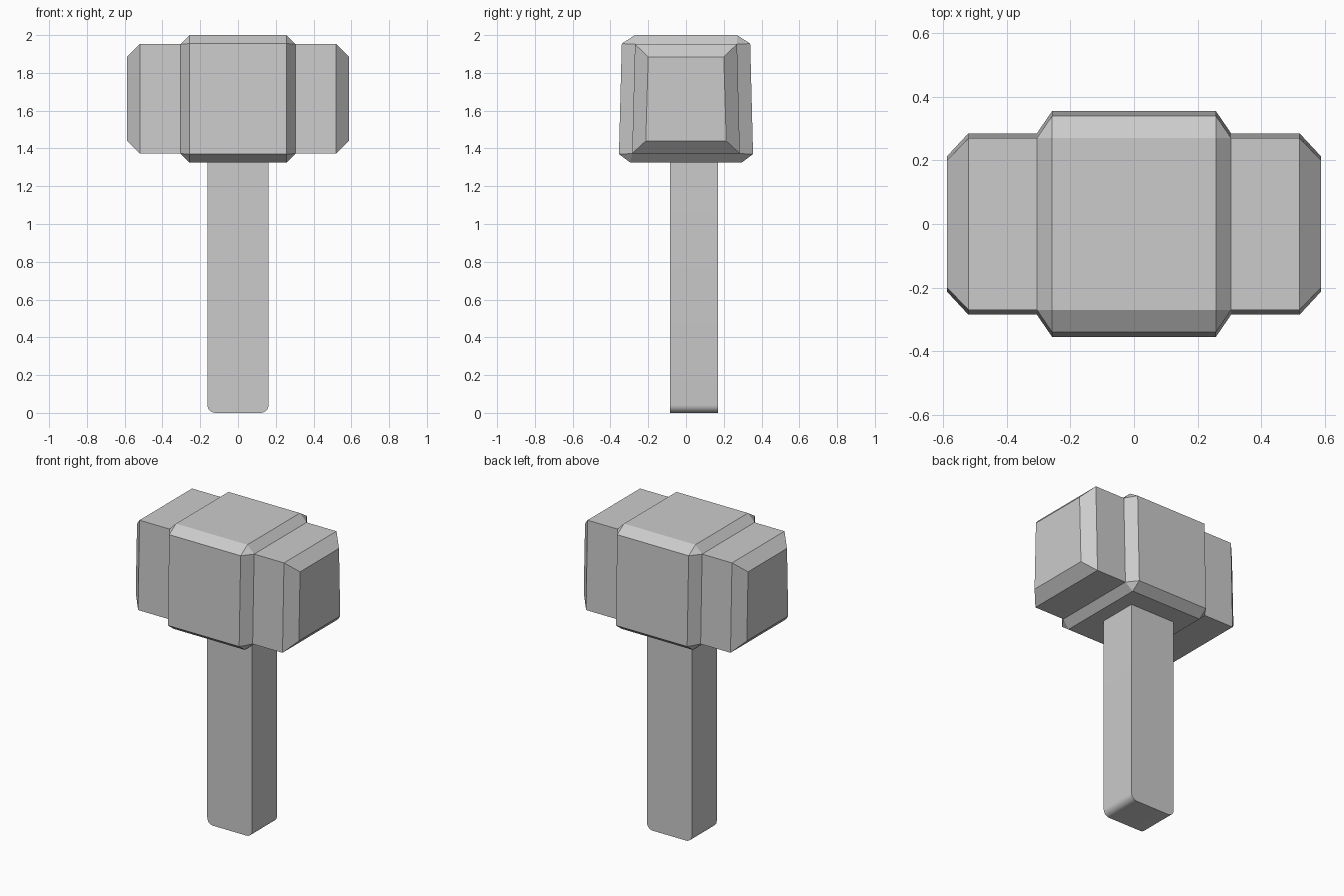
import bpy, bmesh, math

if "Cube" in bpy.data.objects:
    bpy.data.objects.remove(bpy.data.objects["Cube"])


def make_object(name, rings):
    """Skin a list of closed point rings, merging repeated points."""
    bm = bmesh.new()
    cache = {}

    def vert(p):
        key = tuple(round(c, 4) for c in p)
        if key not in cache:
            cache[key] = bm.verts.new(key)
        return cache[key]

    def face(points):
        verts = list(dict.fromkeys(vert(p) for p in points))
        if len(verts) > 2:
            bm.faces.new(verts)

    for a, b in zip(rings, rings[1:]):
        for i in range(len(a)):
            j = (i + 1) % len(a)
            face((a[i], a[j], b[j], b[i]))
    face(rings[0])
    face(rings[-1])
    bmesh.ops.recalc_face_normals(bm, faces=bm.faces)
    mesh = bpy.data.meshes.new(name)
    bm.to_mesh(mesh)
    bm.free()
    obj = bpy.data.objects.new(name, mesh)
    bpy.context.collection.objects.link(obj)
    return obj


def section(x, half):
    """Symmetric cross-section across y from four (y, z) points, top to bottom."""
    return [(x, y, z) for y, z in half] + [(x, -y, z) for y, z in reversed(half)]


def box(top_y, top_z, low_y, low_z):
    return [(top_y, top_z)] * 2 + [(low_y, low_z)] * 2


# Head: stepped, chamfered block with small taper towards the top
end_face = box(0.20, 1.885, 0.213, 1.44)
end_block = box(0.27, 1.952, 0.285, 1.373)
band = [(0.27, 2.0), (0.34, 1.955), (0.355, 1.37), (0.295, 1.325)]
steps = [(0.587, end_face), (0.52, end_block), (0.305, end_block), (0.257, band)]
rings = [section(-x, s) for x, s in steps]
rings += [section(x, s) for x, s in reversed(steps)]
make_object("hammer_head", rings)

# Handle: flat bar with rounded bottom corners, set slightly towards the back
half_w, radius, top = 0.162, 0.042, 1.335
profile = [(half_w, top)]
for sign, start in ((1, 0), (-1, -90)):
    for k in range(7):
        a = math.radians(start - 15 * k)
        profile.append((sign * (half_w - radius) + radius * math.cos(a),
                        radius + radius * math.sin(a)))
profile.append((-half_w, top))
handle = make_object("handle", [[(x, y, z) for x, z in profile] for y in (-0.085, 0.17)])
bpy.context.view_layer.objects.active = handle
handle.select_set(True)
bpy.ops.object.shade_smooth_by_angle(angle=math.radians(30))
